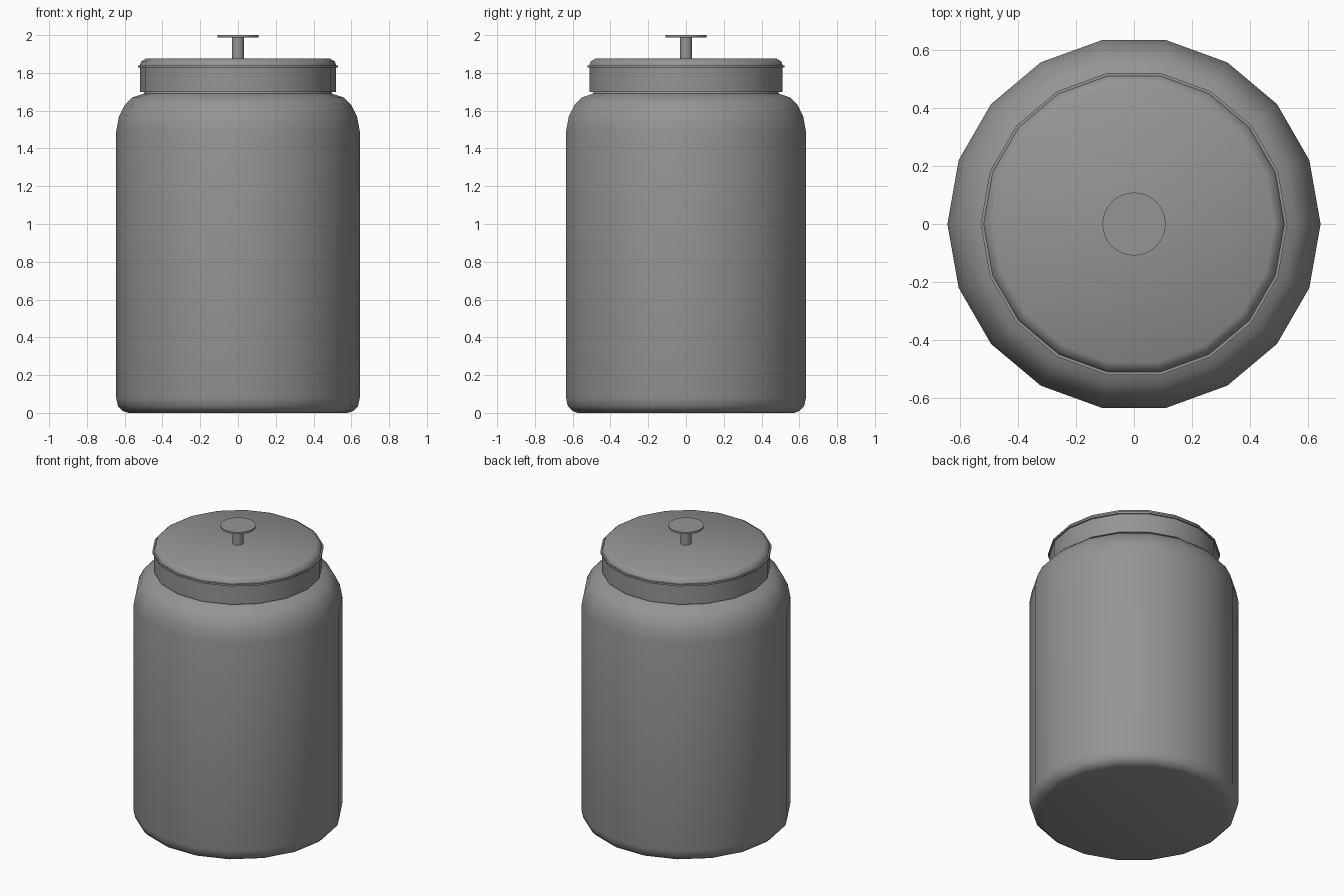
import bpy, bmesh, math

cube = bpy.data.objects.get("Cube")
if cube:
    bpy.data.objects.remove(cube, do_unlink=True)

grey = bpy.data.materials.new("plain_grey")
grey.use_nodes = True
colour = (0.3, 0.3, 0.3, 1)
grey.diffuse_color = colour
grey.node_tree.nodes["Principled BSDF"].inputs["Base Color"].default_value = colour


def lathe(name, profile, sides, sharp_angle=40):
    """Turn a (radius, height) profile around z, capped at both ends."""
    bm = bmesh.new()
    rings = []
    for r, z in profile:
        angles = [math.tau * i / sides for i in range(sides)]
        rings.append([bm.verts.new((r * math.cos(a), r * math.sin(a), z)) for a in angles])
    for low, high in zip(rings, rings[1:]):
        for i in range(sides):
            j = (i + 1) % sides
            bm.faces.new((low[i], low[j], high[j], high[i]))
    bm.faces.new(rings[0][::-1])
    bm.faces.new(rings[-1])
    mesh = bpy.data.meshes.new(name)
    bm.to_mesh(mesh)
    bm.free()
    mesh.materials.append(grey)
    obj = bpy.data.objects.new(name, mesh)
    bpy.context.collection.objects.link(obj)
    bpy.ops.object.select_all(action='DESELECT')
    obj.select_set(True)
    bpy.context.view_layer.objects.active = obj
    bpy.ops.object.shade_smooth_by_angle(angle=math.radians(sharp_angle))
    return obj


SIDES = 18

# Jar body with rounded base, rounded shoulder and short neck
lathe("jar_body", [(0.58, 0), (0.61, 0.01), (0.635, 0.035), (0.645, 0.08),
                   (0.645, 1.49), (0.63, 1.57), (0.6, 1.63), (0.56, 1.67),
                   (0.5, 1.69), (0.49, 1.71)], SIDES)

# Lid band
lathe("lid_band", [(0.52, 1.7), (0.52, 1.83)], SIDES)

# Lid top with a thin projecting lip
lathe("lid_top", [(0.53, 1.828), (0.53, 1.84), (0.52, 1.84), (0.513, 1.86),
                  (0.485, 1.877)], SIDES)

# Knob
lathe("knob_stem", [(0.033, 1.87), (0.033, 1.99)], 32)
lathe("knob_disc", [(0.109, 1.988), (0.109, 2.0)], 32)
